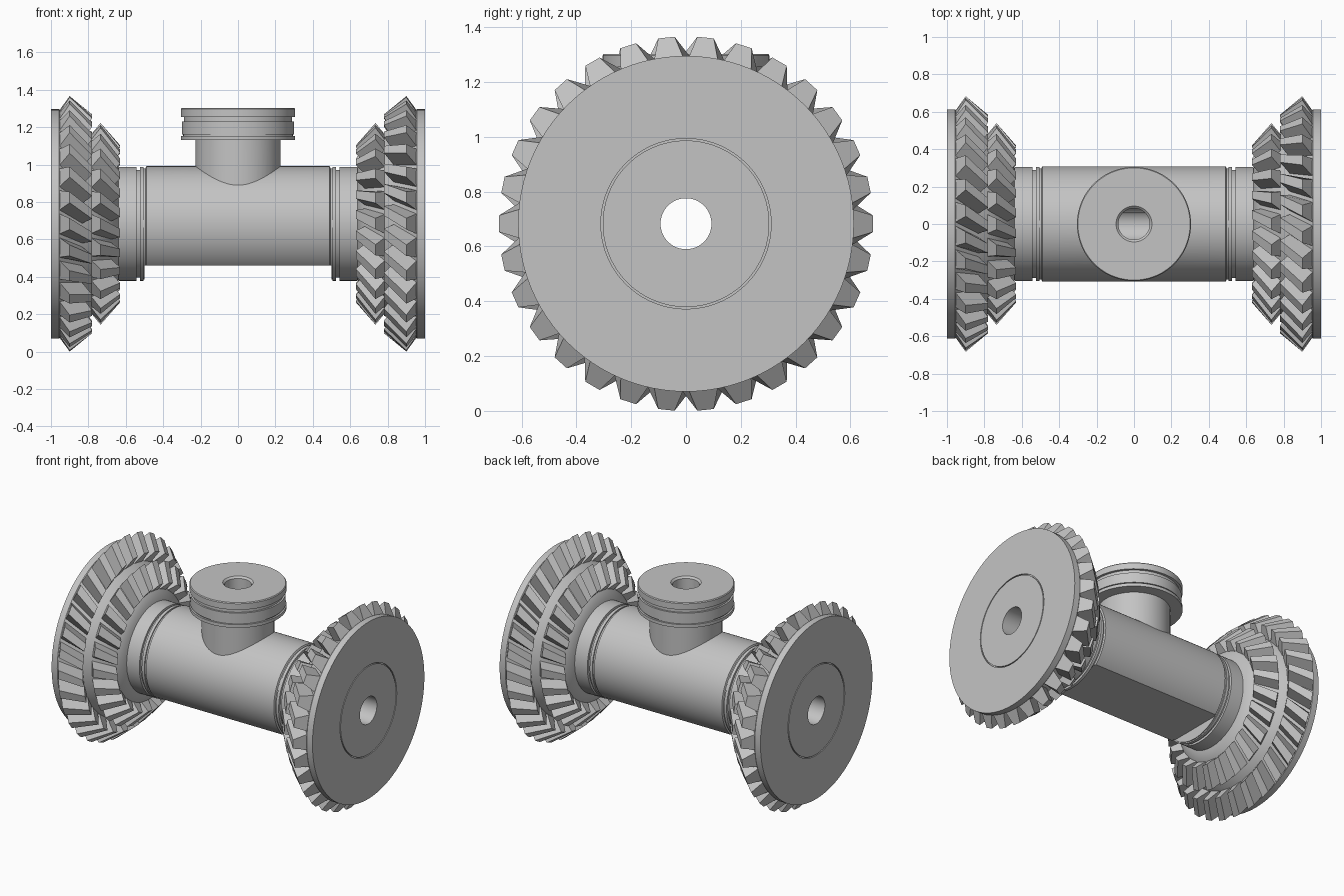
import bpy, bmesh, math
from mathutils import Matrix

cube = bpy.data.objects.get("Cube")
if cube:
    bpy.data.objects.remove(cube, do_unlink=True)

AXIS_Z = 0.683   # height of the main shaft axis
BORE = 0.093

steel = bpy.data.materials.new("plain_grey")
steel.use_nodes = True
steel.diffuse_color = (0.55, 0.55, 0.55, 1)
steel.node_tree.nodes["Principled BSDF"].inputs["Base Color"].default_value = steel.diffuse_color


def finish(name, bm, smooth=True):
    bmesh.ops.recalc_face_normals(bm, faces=bm.faces)
    mesh = bpy.data.meshes.new(name)
    bm.to_mesh(mesh)
    bm.free()
    mesh.materials.append(steel)
    obj = bpy.data.objects.new(name, mesh)
    bpy.context.collection.objects.link(obj)
    obj.location.z = AXIS_Z
    if smooth:
        shade(obj)
    return obj


def shade(obj):
    bpy.ops.object.select_all(action='DESELECT')
    obj.select_set(True)
    bpy.context.view_layer.objects.active = obj
    bpy.ops.object.shade_smooth_by_angle(angle=math.radians(30))


def lathe(name, profile, upright=False, closed=False, turn=False, segs=96):
    """Spin (along, radius) points around x, or around z if upright."""
    bm = bmesh.new()
    pts = [bm.verts.new((r, 0, a) if upright else (a, 0, r)) for a, r in profile]
    edges = [bm.edges.new(p) for p in zip(pts, pts[1:])]
    if closed:
        edges.append(bm.edges.new((pts[-1], pts[0])))
    bmesh.ops.spin(bm, geom=pts + edges, cent=(0, 0, 0), angle=math.tau, steps=segs,
                   axis=(0, 0, 1) if upright else (1, 0, 0))
    bmesh.ops.remove_doubles(bm, verts=bm.verts, dist=1e-5)
    if turn:
        bm.transform(Matrix.Rotation(math.pi, 4, 'Z'))
    return finish(name, bm)


def combine(target, tool, operation):
    mod = target.modifiers.new(operation, 'BOOLEAN')
    mod.operation = operation
    mod.solver = 'EXACT'
    mod.object = tool
    bpy.context.view_layer.objects.active = target
    bpy.ops.object.modifier_apply(modifier=mod.name)
    bpy.data.objects.remove(tool, do_unlink=True)


def teeth(name, count, outer, inner, twist, turn):
    """Slanted bevel teeth; each end is (root, tip) as (along, radius) points."""
    bm = bmesh.new()
    for i in range(count):
        centre = math.tau * i / count
        rings = []
        for (root, tip), offset in ((outer, 0), (inner, -twist)):
            ring = []
            for (x, r), share in ((root, -0.43), (tip, -0.21), (tip, 0.21), (root, 0.43)):
                a = centre + offset + share * math.tau / count
                ring.append(bm.verts.new((x, r * math.cos(a), r * math.sin(a))))
            rings.append(ring)
        bm.faces.new(rings[0])
        bm.faces.new(rings[1])
        for k in range(4):
            n = (k + 1) % 4
            bm.faces.new((rings[0][k], rings[0][n], rings[1][n], rings[1][k]))
    if turn:
        bm.transform(Matrix.Rotation(math.pi, 4, 'Z'))
    return finish(name, bm, smooth=False)


# Main pipe with grooved collars at both ends
half = [(0.49, 0.308), (0.495, 0.297), (0.505, 0.297), (0.505, 0.305), (0.525, 0.305),
        (0.525, 0.288), (0.543, 0.288), (0.543, 0.305), (0.64, 0.305), (0.64, 0)]
pipe = lathe("pipe_body", [(-x, r) for x, r in reversed(half)] + half)

# Flat along the underside of the pipe
bm = bmesh.new()
bmesh.ops.create_cube(bm, size=1)
bm.transform(Matrix.Translation((0, 0, -0.423)) @ Matrix.Diagonal((0.998, 1, 0.4, 1)))
combine(pipe, finish("flat_cutter", bm, smooth=False), 'DIFFERENCE')

# Upright branch with a grooved cap
base, top = 1.13 - AXIS_Z, 1.303 - AXIS_Z
stem = lathe("branch", [
    (0, 0), (0, 0.228), (base, 0.228), (base, 0.305), (base + 0.022, 0.305),
    (base + 0.022, 0.293), (base + 0.03, 0.293), (base + 0.03, 0.3),
    (base + 0.1, 0.3), (base + 0.1, 0.288), (base + 0.125, 0.288),
    (base + 0.125, 0.305), (top - 0.006, 0.305), (top, 0.3), (top, 0)], upright=True)
combine(pipe, stem, 'UNION')

# Bores through the pipe and down the branch
combine(pipe, lathe("long_cutter", [(-1, 0), (-1, BORE), (1, BORE), (1, 0)]), 'DIFFERENCE')
combine(pipe, lathe("branch_cutter", [(0, 0), (0, 0.084), (top - 0.012, 0.084),
                                      (top, 0.096), (1, 0.096), (1, 0)], upright=True),
        'DIFFERENCE')
shade(pipe)

# Double bevel gears, the second one turned half way round
for side, turn in (("left", False), ("right", True)):
    lathe(side + "_gear_body", [
        (1, BORE), (1, 0.304), (0.99, 0.304), (0.99, 0.311), (1, 0.311), (1, 0.613),
        (0.957, 0.613), (0.83, 0.507), (0.785, 0.485), (0.675, 0.365), (0.64, 0.3),
        (0.64, BORE)], closed=True, turn=turn)
    teeth(side + "_outer_teeth", 30, ((0.957, 0.605), (0.9, 0.684)),
          ((0.84, 0.5), (0.78, 0.585)), 0.12, turn)
    teeth(side + "_inner_teeth", 24, ((0.79, 0.475), (0.735, 0.54)),
          ((0.685, 0.36), (0.63, 0.42)), 0.12, turn)
